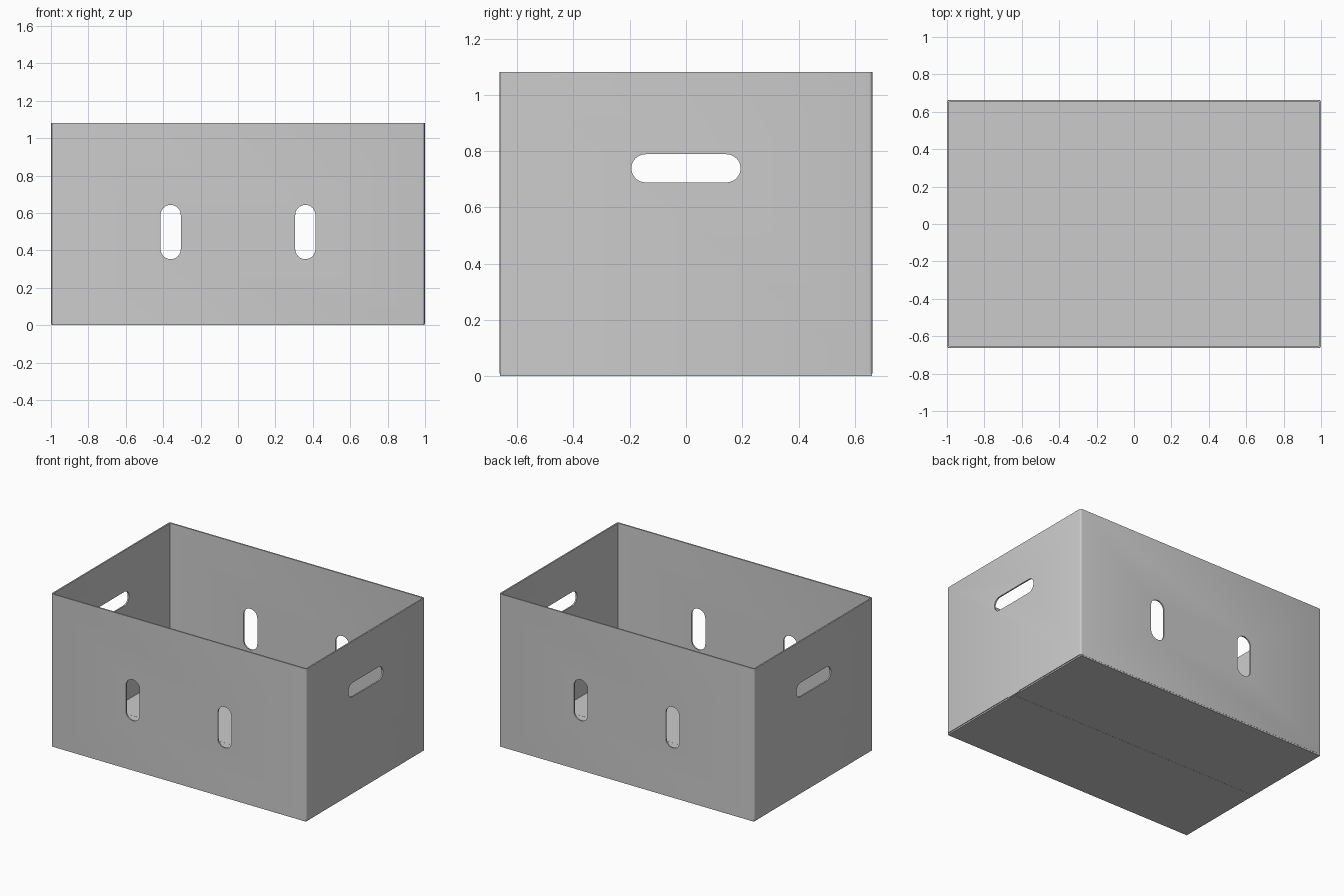
import bpy, bmesh
from math import pi, sin, cos
from mathutils import Vector

if "Cube" in bpy.data.objects:
    bpy.data.objects.remove(bpy.data.objects["Cube"])

HX, HY, H = 1.0, 0.663, 1.082   # outer half sizes and height
T = 0.01                        # board thickness


def make_object(name, bm):
    bmesh.ops.recalc_face_normals(bm, faces=bm.faces)
    mesh = bpy.data.meshes.new(name)
    bm.to_mesh(mesh)
    bm.free()
    obj = bpy.data.objects.new(name, mesh)
    bpy.context.collection.objects.link(obj)
    return obj


def rounded(hw, hh, r, steps):
    """Outline of a rounded rectangle centred on the origin."""
    pts = []
    for i, (sx, sy) in enumerate([(1, 1), (-1, 1), (-1, -1), (1, -1)]):
        for k in range(steps + 1):
            a = pi / 2 * (i + k / steps)
            pts.append((sx * (hw - r) + r * cos(a), sy * (hh - r) + r * sin(a)))
    return pts


def add_prism(bm, pts, place, depth):
    """Extrude an outline, placed in space, along a depth vector."""
    face = bm.faces.new([bm.verts.new(place(u, v)) for u, v in pts])
    new = bmesh.ops.extrude_face_region(bm, geom=[face])["geom"]
    bmesh.ops.translate(bm, vec=Vector(depth),
                        verts=[g for g in new if isinstance(g, bmesh.types.BMVert)])


def add_box(bm, x0, x1, y0, y1, z0, z1):
    add_prism(bm, [(x0, y0), (x1, y0), (x1, y1), (x0, y1)],
              lambda u, v: (u, v, z0), (0, 0, z1 - z0))


# Walls: a thin sleeve with slightly rounded folds
bm = bmesh.new()
outer = rounded(HX, HY, 0.012, 3)
inner = rounded(HX - T, HY - T, 0.002, 3)
rings = [[bm.verts.new((x, y, z)) for x, y in pts]
         for pts, z in [(outer, T), (outer, H), (inner, H), (inner, T)]]
n = len(outer)
for a, b in zip(rings, rings[1:] + rings[:1]):
    for i in range(n):
        j = (i + 1) % n
        bm.faces.new((a[i], a[j], b[j], b[i]))
walls = make_object("box_walls", bm)

# Slots: two upright ones through the long sides, a hand hold through the ends
bm = bmesh.new()
upright = rounded(0.054, 0.145, 0.0539, 8)
for cx in (-0.36, 0.36):
    add_prism(bm, upright, lambda u, v: (cx + u, -1, 0.498 + v), (0, 2, 0))
add_prism(bm, rounded(0.194, 0.05, 0.0499, 8),
          lambda u, v: (-1.5, u, 0.739 + v), (3, 0, 0))
cutter = make_object("slot_cutter", bm)
cutter.hide_render = True

cut = walls.modifiers.new("slots", "BOOLEAN")
cut.object = cutter
cut.operation = "DIFFERENCE"
cut.solver = "EXACT"
bpy.context.view_layer.objects.active = walls
walls.select_set(True)
bpy.ops.object.modifier_apply(modifier=cut.name)
bpy.data.objects.remove(cutter)
bpy.ops.object.shade_smooth_by_angle()

# Bottom flaps meeting along the middle seam
for name, s in (("front_bottom_flap", -1), ("back_bottom_flap", 1)):
    bm = bmesh.new()
    y0, y1 = sorted((s * 0.0005, s * (HY - 0.001)))
    add_box(bm, -HX + 0.005, HX - 0.005, y0, y1, 0, T + 0.001)
    make_object(name, bm)

# Small tabs where the end walls reach down to the seam
for name, s in (("left_tab", -1), ("right_tab", 1)):
    bm = bmesh.new()
    x0, x1 = sorted((s * (HX - 0.006), s * HX))
    add_box(bm, x0, x1, -0.057, 0.057, 0.004, T + 0.001)
    make_object(name, bm)
